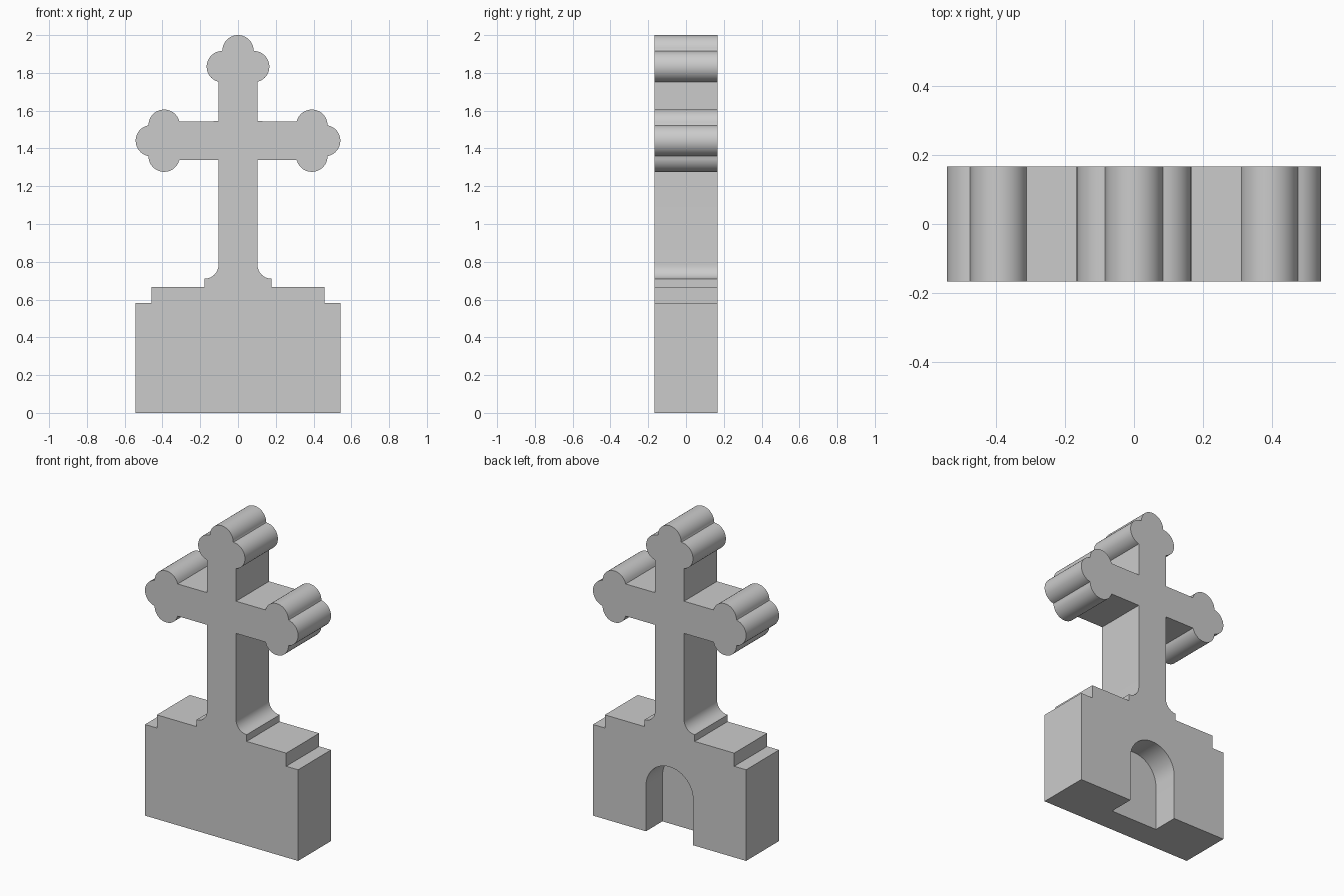
import bpy, bmesh
from math import cos, sin, radians

if "Cube" in bpy.data.objects:
    bpy.data.objects.remove(bpy.data.objects["Cube"])

DEPTH = 0.333      # full thickness, front to back
R = 0.083          # radius of every trefoil lobe


def arc(cx, cz, r, a0, a1, n=16):
    """Points on an arc, angles in degrees."""
    angles = [radians(a0 + (a1 - a0) * i / n) for i in range(n + 1)]
    return [(cx + r * cos(a), cz + r * sin(a)) for a in angles]


def extrude_profile(name, pts, y0, y1):
    """Solid made from an x-z outline, running from y0 to y1."""
    bm = bmesh.new()
    face = bm.faces.new([bm.verts.new((x, y0, z)) for x, z in pts])
    ext = bmesh.ops.extrude_face_region(bm, geom=[face])
    moved = [g for g in ext["geom"] if isinstance(g, bmesh.types.BMVert)]
    bmesh.ops.translate(bm, verts=moved, vec=(0, y1 - y0, 0))
    bmesh.ops.recalc_face_normals(bm, faces=bm.faces)
    mesh = bpy.data.meshes.new(name)
    bm.to_mesh(mesh)
    bm.free()
    obj = bpy.data.objects.new(name, mesh)
    bpy.context.collection.objects.link(obj)
    return obj


# Right half of the outline, bottom to top: stepped base and flared foot
half = [(0.542, 0), (0.542, 0.583), (0.458, 0.583), (0.458, 0.667), (0.178, 0.667)]
half += arc(0.178, 0.785, 0.075, 270, 180, 10)
# Side arm with its three lobes
half += [(0.103, 1.338)]
half += arc(0.391, 1.359, R, 194.5, 359)
half += arc(0.459, 1.441, R, -79, 79)
half += arc(0.391, 1.523, R, 1, 165.5)
half += [(0.103, 1.544)]
# Top arm with its lobes
half += arc(0.083, 1.833, R, -76, 89)
half += arc(0, 1.917, R, 1, 90, 10)

# Mirror the half outline into one solid
left = [(-x, z) for x, z in reversed(half[:-1])]
cross = extrude_profile("cross_on_base", half + left, -DEPTH / 2, DEPTH / 2)

# Arched niche cut halfway into the back of the base
arch = [(-0.167, -0.1), (0.167, -0.1)] + arc(0, 0.29, 0.167, 0, 180, 28)
cutter = extrude_profile("niche_cutter", arch, 0, 0.3)
cutter.hide_render = True

cut = cross.modifiers.new("niche", 'BOOLEAN')
cut.operation = 'DIFFERENCE'
cut.solver = 'EXACT'
cut.object = cutter
bpy.context.view_layer.objects.active = cross
cross.select_set(True)
bpy.ops.object.modifier_apply(modifier=cut.name)
bpy.data.objects.remove(cutter)

# Smooth curved walls, crisp edges
bpy.ops.object.shade_smooth_by_angle(angle=radians(30))
